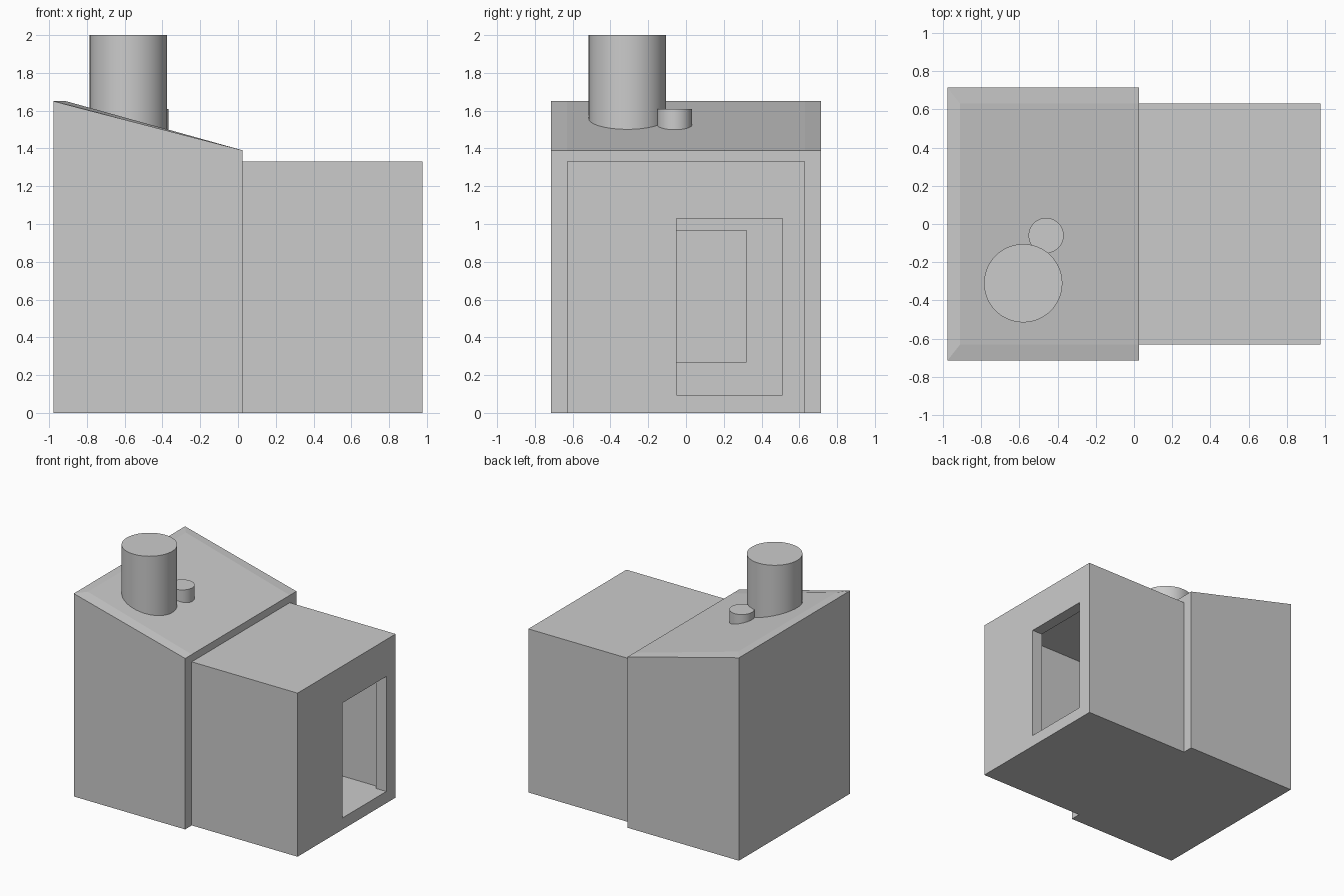
import bpy
import math

if "Cube" in bpy.data.objects:
    bpy.data.objects.remove(bpy.data.objects["Cube"])


def mesh_object(name, verts, faces):
    mesh = bpy.data.meshes.new(name)
    mesh.from_pydata(verts, [], faces)
    mesh.update()
    obj = bpy.data.objects.new(name, mesh)
    bpy.context.collection.objects.link(obj)
    return obj


def box(name, x, y, z):
    verts = [(a, b, c) for c in z for a, b in
             ((x[0], y[0]), (x[1], y[0]), (x[1], y[1]), (x[0], y[1]))]
    faces = [(3, 2, 1, 0), (4, 5, 6, 7), (0, 1, 5, 4),
             (1, 2, 6, 5), (2, 3, 7, 6), (3, 0, 4, 7)]
    return mesh_object(name, verts, faces)


def cut(obj, x, y, z):
    cutter = box("cutter", x, y, z)
    cutter.hide_render = True
    mod = obj.modifiers.new("cut", 'BOOLEAN')
    mod.operation = 'DIFFERENCE'
    mod.solver = 'EXACT'
    mod.object = cutter
    bpy.context.view_layer.objects.active = obj
    bpy.ops.object.modifier_apply(modifier=mod.name)
    bpy.data.objects.remove(cutter, do_unlink=True)


def pipe(name, x, y, radius, bottom, top):
    bpy.ops.mesh.primitive_cylinder_add(
        vertices=64, radius=radius, depth=top - bottom,
        location=(x, y, (top + bottom) / 2))
    obj = bpy.context.object
    obj.name = name
    bpy.ops.object.shade_smooth_by_angle(angle=math.radians(30))


L, M, R = -0.977, 0.025, 0.977   # left end, junction, right end
W, V = 0.715, 0.63               # half widths of the two blocks

# Tall block: sloping roof with a slightly raised inner panel
verts = [(L, -W, 0), (M, -W, 0), (M, W, 0), (L, W, 0),
         (L, -W, 1.65), (M, -W, 1.39), (M, W, 1.39), (L, W, 1.65),
         (-0.91, -V, 1.65), (M, -V, 1.39), (M, V, 1.39), (-0.91, V, 1.65)]
faces = [(3, 2, 1, 0), (0, 1, 5, 4), (1, 2, 6, 10, 9, 5), (2, 3, 7, 6),
         (3, 0, 4, 7), (8, 9, 10, 11), (4, 5, 9, 8), (7, 4, 8, 11),
         (6, 7, 11, 10)]
tall = mesh_object("tall_block", verts, faces)

# Hollow inside, with a hatch into the side room
cut(tall, (-0.89, -0.06), (-V, V), (0.095, 1.3))
cut(tall, (-0.3, 0.1), (-0.32, 0.32), (0.27, 0.965))

# Side room with its interior and doorway
room = box("side_room", (M, R), (-V, V), (0, 1.33))
cut(room, (-0.1, 0.885), (-0.545, 0.545), (0.095, 1.3))
cut(room, (0.7, 1.1), (-0.05, 0.51), (0.095, 1.03))

# Chimneys
pipe("large_chimney", -0.58, -0.31, 0.205, 1.45, 2.0)
pipe("small_chimney", -0.46, -0.06, 0.092, 1.45, 1.61)
